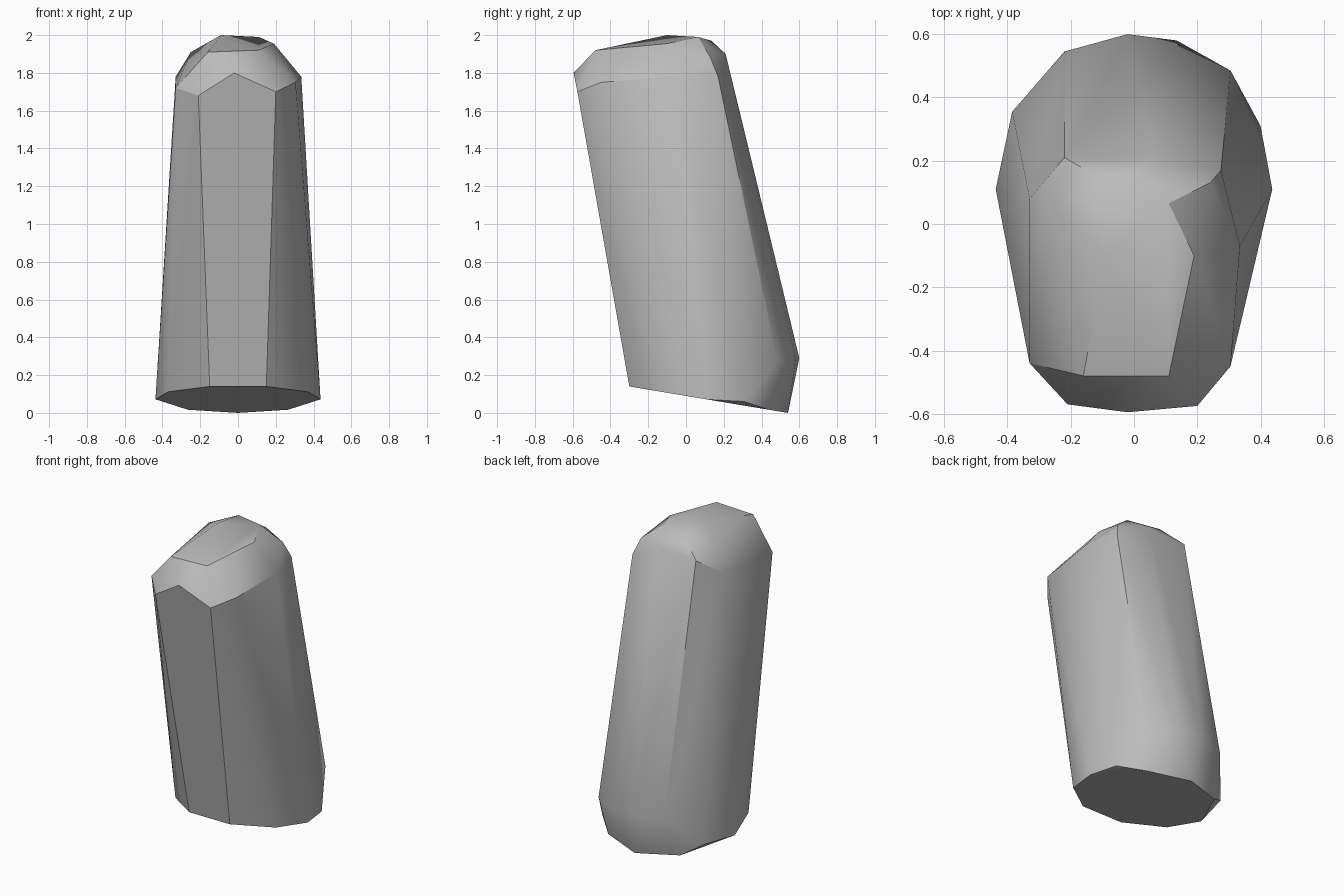
import bpy
import bmesh
import math

default_cube = bpy.data.objects.get("Cube")
if default_cube:
    bpy.data.objects.remove(default_cube, do_unlink=True)


def make_material(name, colour):
    material = bpy.data.materials.new(name)
    material.use_nodes = True
    material.diffuse_color = colour
    for node in material.node_tree.nodes:
        if node.type == "BSDF_PRINCIPLED":
            node.inputs["Base Color"].default_value = colour
            node.inputs["Roughness"].default_value = 0.9
    return material


def mirrored(points):
    return [(side * x, y) for x, y in points for side in (-1, 1)]


def base_height(y):
    # The foot is cut by a plane that drops towards the back
    return max(0.0, 0.09 - y / 6)


def convex_rock(name, points, material):
    bm = bmesh.new()
    for point in points:
        bm.verts.new(point)
    hull = bmesh.ops.convex_hull(bm, input=bm.verts[:])
    unused = set(hull["geom_interior"] + hull["geom_unused"])
    loose = [v for v in unused if isinstance(v, bmesh.types.BMVert)]
    bmesh.ops.delete(bm, geom=loose, context="VERTS")
    # Merge nearly coplanar triangles into larger facets
    bmesh.ops.dissolve_limit(bm, angle_limit=math.radians(2),
                             verts=bm.verts[:], edges=bm.edges[:])
    bmesh.ops.recalc_face_normals(bm, faces=bm.faces[:])
    mesh = bpy.data.meshes.new(name)
    bm.to_mesh(mesh)
    bm.free()
    mesh.materials.append(material)
    rock = bpy.data.objects.new(name, mesh)
    bpy.context.collection.objects.link(rock)
    bpy.ops.object.select_all(action="DESELECT")
    rock.select_set(True)
    bpy.context.view_layer.objects.active = rock
    bpy.ops.object.shade_smooth_by_angle(angle=math.radians(30))
    return rock


# Slanted foot, nearly symmetric
foot_outline = mirrored([(.15, -.3), (.37, -.13), (.437, .11), (.265, .44)])
foot_outline.append((0, .54))
foot = [(x, y, base_height(y)) for x, y in foot_outline]

# Chipped edge low on the back
back_belt = [(-.385, .355, .09), (-.22, .545, .28), (-.02, .6, .29),
             (.135, .58, .28), (.305, .485, .27), (.4, .31, .06)]

# Shoulder where the leaning shaft meets the cap
shoulder = [(-.21, -.57, 1.68), (-.02, -.595, 1.8), (.2, -.575, 1.7),
            (.305, -.45, 1.75), (.335, -.07, 1.78), (.275, .17, 1.78),
            (-.33, .08, 1.78), (-.33, -.44, 1.72)]

# Uneven faceted cap
cap = [(-.16, -.48, 1.91), (.11, -.48, 1.92), (.19, -.1, 1.955),
       (.24, .13, 1.88), (.11, .065, 1.99), (.06, .21, 1.9),
       (-.09, .135, 1.97), (-.22, .21, 1.88), (-.25, .05, 1.91),
       (-.09, -.1, 2)]

stone = make_material("grey stone", (.5, .5, .5, 1))
convex_rock("leaning_rock_pillar", foot + back_belt + shoulder + cap, stone)
